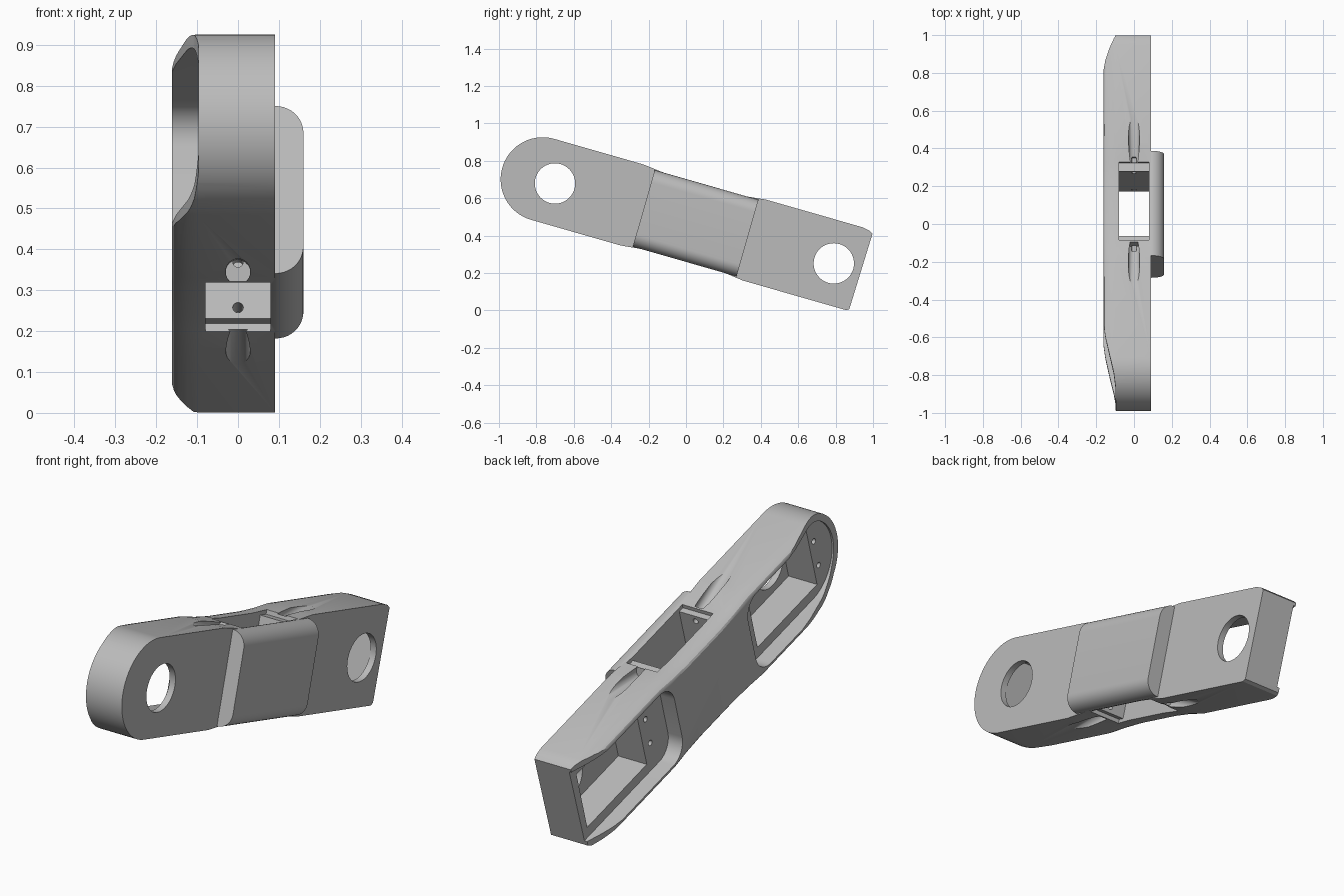
import bpy, bmesh
from math import sin, cos, pi, radians
from mathutils import Vector

if "Cube" in bpy.data.objects:
    bpy.data.objects.remove(bpy.data.objects["Cube"])

TILT = radians(-16)
HALF = 0.225

grey = bpy.data.materials.new("plain grey")
grey.use_nodes = True
grey.diffuse_color = (0.5, 0.5, 0.5, 1)
grey.node_tree.nodes["Principled BSDF"].inputs["Base Color"].default_value = (0.5, 0.5, 0.5, 1)


def loft(name, rings):
    """Closed solid through rings of (x, along, across) points."""
    bm = bmesh.new()
    loops = [[bm.verts.new(p) for p in ring] for ring in rings]
    n = len(loops[0])
    for a, b in zip(loops, loops[1:]):
        for i in range(n):
            j = (i + 1) % n
            bm.faces.new((a[i], a[j], b[j], b[i]))
    bm.faces.new(loops[0])
    bm.faces.new(loops[-1])
    bmesh.ops.recalc_face_normals(bm, faces=bm.faces)
    mesh = bpy.data.meshes.new(name)
    bm.to_mesh(mesh)
    bm.free()
    mesh.materials.append(grey)
    obj = bpy.data.objects.new(name, mesh)
    bpy.context.collection.objects.link(obj)
    return obj


def prism(name, pts, lo, hi, axis):
    """Extrude a 2D outline along x, along (length) or across (height)."""
    place = {"x": lambda p, d: (d, p[0], p[1]),
             "along": lambda p, d: (p[0], d, p[1]),
             "across": lambda p, d: (p[1], p[0], d)}[axis]
    return loft(name, [[place(p, d) for p in pts] for d in (lo, hi)])


def box(name, x, u, v):
    return prism(name, [(u[0], v[0]), (u[1], v[0]), (u[1], v[1]), (u[0], v[1])], *x, "x")


def rod(name, start, end, r, n=32):
    a, b = Vector(start), Vector(end)
    d = (b - a).normalized()
    s = d.orthogonal().normalized()
    t = d.cross(s)
    ring = [s * r * cos(2 * pi * i / n) + t * r * sin(2 * pi * i / n) for i in range(n)]
    return loft(name, [[a + p for p in ring], [b + p for p in ring]])


def arc(cu, cv, r, start, end, n=10):
    return [(cu + r * cos(radians(start + (end - start) * i / n)),
             cv + r * sin(radians(start + (end - start) * i / n))) for i in range(n + 1)]


def combine(target, tool, operation="DIFFERENCE"):
    mod = target.modifiers.new("combine", "BOOLEAN")
    mod.operation, mod.solver, mod.object = operation, "EXACT", tool
    bpy.context.view_layer.objects.active = target
    bpy.ops.object.modifier_apply(modifier=mod.name)
    bpy.data.objects.remove(tool)


# Arm outline: round end, slim waist, square end with softened corners
waist = [(-0.3, HALF), (-0.2, 0.214), (-0.08, 0.207), (0.17, 0.207), (0.28, 0.213), (0.38, HALF)]
outline = (arc(-0.797, 0, HALF, 270, 90, 40) + waist
           + [(0.92, HALF), (0.958, 0.218), (0.978, 0.206), (0.97, -0.215), (0.955, -HALF)]
           + [(u, -v) for u, v in reversed(waist)])
rim = [(0.09, 1), (-0.10, 1), (-0.125, 0.985), (-0.145, 0.96), (-0.157, 0.93), (-0.162, 0.89)]
arm = loft("link_arm", [[(x, u, v * k) for u, v in outline] for x, k in rim])

# Raised middle saddle on the left side
corner = [(0.092 + 0.068 * sin(radians(t)), 0.145 + 0.068 * cos(radians(t)))
          for t in range(0, 91, 9)]
saddle = [(0.05, 0.2)] + corner + [(x, -v) for x, v in reversed(corner)] + [(0.05, -0.2)]
combine(arm, prism("saddle", saddle, -0.235, 0.342, "along"), "UNION")

# Tapered ends of the open side
round_taper = [(-1.2, -0.095), (-0.95, -0.097), (-0.88, -0.107), (-0.78, -0.13),
               (-0.68, -0.152), (-0.6, -0.163), (-0.6, -0.3), (-1.2, -0.3)]
square_taper = [(1.1, -0.09), (0.975, -0.1), (0.9, -0.132), (0.84, -0.152),
                (0.78, -0.163), (0.78, -0.3), (1.1, -0.3)]
for taper in (round_taper, square_taper):
    combine(arm, prism("taper_cutter", taper, -0.5, 0.5, "across"))

# Wide shallow recesses, then deep motor pockets
w = 0.192
round_recess = (arc(-0.797, 0, w, 270, 90, 40)
                + arc(-0.36, w - 0.09, 0.09, 90, 0) + arc(-0.36, 0.09 - w, 0.09, 0, -90))
square_recess = ([(1.1, -w), (1.1, w)]
                 + arc(0.39, w - 0.09, 0.09, 90, 180) + arc(0.39, 0.09 - w, 0.09, 180, 270))
for recess in (round_recess, square_recess):
    combine(arm, prism("recess_cutter", recess, -0.3, -0.088, "x"))
for span in ((-0.84, -0.38), (0.475, 0.935)):
    combine(arm, box("pocket_cutter", (-0.2, 0.06), span, (-0.145, 0.145)))

# Shaft holes and mounting screw holes
for u in (-0.728, 0.823):
    combine(arm, rod("shaft_cutter", (-0.3, u, -0.003), (0.3, u, -0.003), 0.108, 48))
for u in (-0.875, -0.335, 0.425):
    for v in (-0.065, 0.065):
        combine(arm, rod("screw_cutter", (-0.2, u, v), (-0.03, u, v), 0.013, 16))

# Middle window through the arm, with shelves, screw holes and driver grooves
combine(arm, box("window_cutter", (-0.08, 0.08), (-0.122, 0.235), (-0.5, 0.5)))
for side in (-1, 1):
    v0, v1 = sorted((0.193 * side, 0.4 * side))
    combine(arm, box("shelf_cutter", (-0.08, 0.08), (-0.15, 0.28), (v0, v1)))
    for end in (-1, 1):
        mid = 0.06
        combine(arm, rod("driver_groove_cutter", (0, mid + 0.225 * end, 0.19 * side),
                         (0, mid + 0.5 * end, 0.265 * side), 0.03, 24))
        combine(arm, rod("screw_cutter", (0, mid + 0.16 * end, 0.165 * side),
                         (0, mid + 0.26 * end, 0.165 * side), 0.013, 16))

# Lean the finished arm and smooth its curved faces
arm.rotation_euler = (TILT, 0, 0)
arm.location = (0, 0, 0.481)
bpy.ops.object.select_all(action="DESELECT")
arm.select_set(True)
bpy.context.view_layer.objects.active = arm
bpy.ops.object.shade_smooth_by_angle(angle=radians(30))
